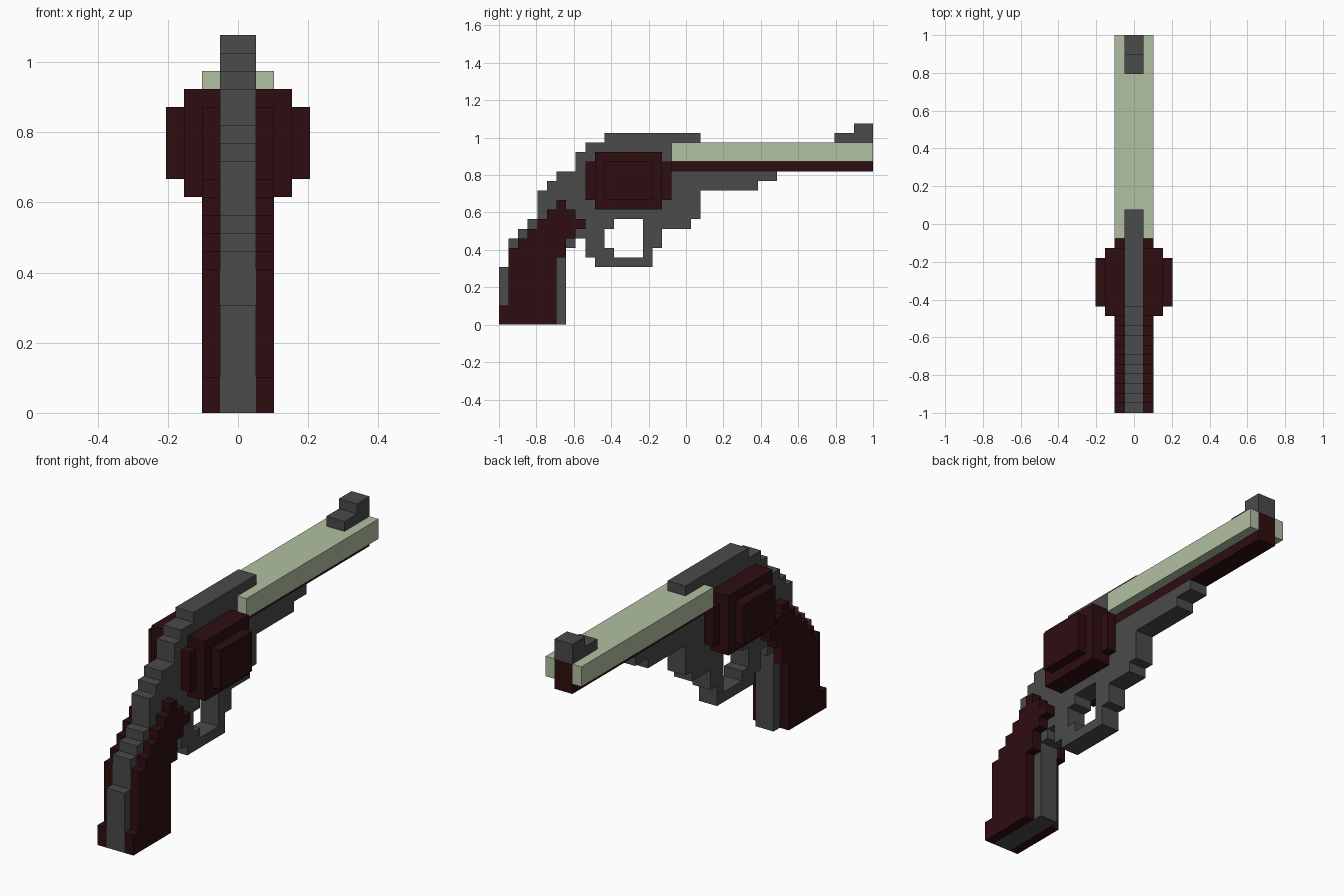
import bpy, bmesh
from mathutils import Vector

if "Cube" in bpy.data.objects:
    bpy.data.objects.remove(bpy.data.objects["Cube"])

U = 2 / 39  # one block; the model is 39 blocks long


def material(name, rgb):
    m = bpy.data.materials.new(name)
    m.diffuse_color = (*rgb, 1)
    m.use_nodes = True
    m.node_tree.nodes["Principled BSDF"].inputs["Base Color"].default_value = m.diffuse_color
    return m


GREY = material("dark grey metal", (0.069, 0.069, 0.069))
RED = material("dark red wood", (0.027, 0.004, 0.005))
GREEN = material("pale green metal", (0.445, 0.527, 0.365))
AXES = [Vector((1, 0, 0)), Vector((0, 1, 0)), Vector((0, 0, 1))]


def blocks(name, boxes, mats, mirror=False, rule=None):
    """Outer skin of a union of block ranges (x0, x1, y0, y1, z0, z1)."""
    cells = set()
    for x0, x1, y0, y1, z0, z1 in boxes:
        for x in range(x0, x1):
            for y in range(y0, y1):
                for z in range(z0, z1):
                    cells.add((x, y, z))
                    if mirror:
                        cells.add((-1 - x, y, z))
    bm = bmesh.new()
    for c in sorted(cells):
        centre = Vector(c) + Vector((0.5, 0.5, 0.5))
        for i in range(3):
            for s in (-1, 1):
                n = AXES[i] * s
                if tuple(int(v) for v in Vector(c) + n) in cells:
                    continue
                a, b = AXES[(i + 1) % 3] / 2, AXES[(i + 2) % 3] / 2 * s
                mid = centre + n / 2
                corners = [mid - a - b, mid + a - b, mid + a + b, mid - a + b]
                f = bm.faces.new([bm.verts.new((p - Vector((0, 19.5, 0))) * U)
                                  for p in corners])
                f.material_index = rule(c, n) if rule else 0
    # weld the blocks and merge flat areas
    bmesh.ops.remove_doubles(bm, verts=bm.verts, dist=U * 0.01)
    bmesh.ops.dissolve_limit(bm, angle_limit=0.01, verts=bm.verts,
                             edges=bm.edges, delimit={'MATERIAL'})
    me = bpy.data.meshes.new(name)
    bm.to_mesh(me)
    bm.free()
    for m in mats:
        me.materials.append(m)
    ob = bpy.data.objects.new(name, me)
    bpy.context.collection.objects.link(ob)
    return ob


def profile(x0, x1, rows):
    """Rows of a side profile: (z0, z1, y0, y1)."""
    return [(x0, x1, y0, y1, z0, z1) for z0, z1, y0, y1 in rows]


# Frame with grip core, hammer and top strap
frame_rows = [(0, 6, 0, 7), (6, 8, 1, 7), (8, 9, 1, 8), (9, 10, 2, 11),
              (10, 11, 3, 12), (11, 14, 4, 21), (14, 15, 5, 27),
              (15, 16, 6, 29), (16, 18, 8, 18), (18, 19, 9, 18),
              (19, 20, 11, 21)]
# Trigger guard loop and front of the frame
guard_rows = [(6, 7, 10, 16), (7, 8, 9, 12), (8, 9, 9, 11),
              (7, 8, 15, 16), (8, 10, 15, 17), (10, 11, 15, 20)]
blocks("frame_and_guard", profile(-1, 1, frame_rows + guard_rows), [GREY])

# Grip panels on both sides
grip_rows = [(0, 2, 0, 6), (2, 7, 1, 6), (7, 8, 1, 7), (8, 9, 2, 7),
             (9, 10, 3, 8), (10, 11, 4, 9), (11, 12, 5, 8), (12, 13, 6, 7)]
blocks("grip_panels", profile(1, 2, grip_rows), [RED], mirror=True)

# Stepped drum halves
blocks("drum", [(1, 2, 9, 18, 13, 17), (1, 3, 10, 17, 12, 18),
                (3, 4, 11, 16, 13, 17)], [RED], mirror=True)

# Barrel, with a dark bore on the muzzle face
blocks("barrel", [(-2, 2, 18, 39, 17, 19)], [GREEN, RED],
       rule=lambda c, n: int(n.y > 0.5 and c[0] in (-1, 0)))
blocks("under_barrel_rod", [(-1, 1, 18, 39, 16, 17)], [RED])

# Front sight
blocks("front_sight", [(-1, 1, 35, 39, 19, 20), (-1, 1, 37, 39, 20, 21)], [GREY])
